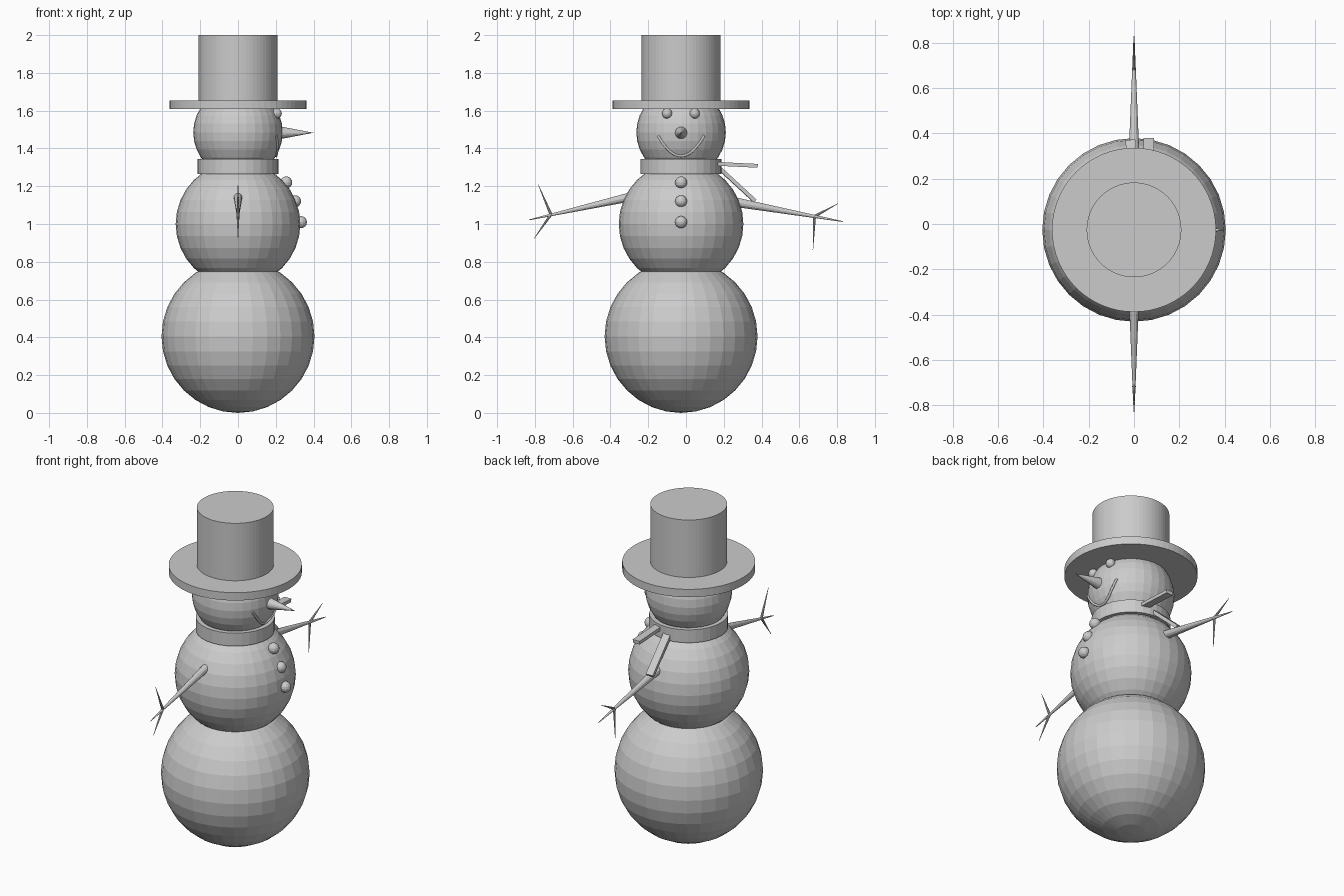
import bpy
import math
from mathutils import Vector

if "Cube" in bpy.data.objects:
    bpy.data.objects.remove(bpy.data.objects["Cube"])

grey = bpy.data.materials.new("plain grey")
grey.use_nodes = True
GREY = (0.6, 0.6, 0.6, 1)
grey.diffuse_color = GREY
grey.node_tree.nodes["Principled BSDF"].inputs["Base Color"].default_value = GREY

CY = -0.026  # body axis


def finish(name):
    ob = bpy.context.object
    ob.name = name
    ob.data.materials.append(grey)
    return ob


def ball(name, loc, r, seg=32, rings=16):
    bpy.ops.mesh.primitive_uv_sphere_add(segments=seg, ring_count=rings, radius=r, location=loc)
    return finish(name)


def taper(name, a, b, r1, r2, sides):
    """Cone or cylinder running from point a to point b."""
    a, b = Vector(a), Vector(b)
    axis = b - a
    bpy.ops.mesh.primitive_cone_add(vertices=sides, radius1=r1, radius2=r2, depth=axis.length,
                                    location=(a + b) / 2,
                                    rotation=axis.to_track_quat('Z', 'Y').to_euler())
    return finish(name)


def plank(name, a, b, width, thick):
    """Flat strip from a to b, wide along x."""
    a, b = Vector(a), Vector(b)
    axis = b - a
    bpy.ops.mesh.primitive_cube_add(size=1, location=(a + b) / 2,
                                    rotation=(math.atan2(axis.z, axis.y), 0, math.atan2(-axis.x, axis.y)))
    ob = finish(name)
    ob.scale = (width, axis.length, thick)
    return ob


# Body
ball("lower_body", (0, CY, 0.405), 0.405)
ball("middle_body", (0, CY, 1.0), 0.33)
ball("head", (0, CY, 1.485), 0.237)

# Hat
taper("hat_brim", (0, CY, 1.608), (0, CY, 1.655), 0.362, 0.362, 64)
taper("hat_crown", (0, CY, 1.65), (0, CY, 2.0), 0.209, 0.209, 64)

# Scarf and its two loose ends
taper("scarf", (0, CY, 1.265), (0, CY, 1.343), 0.215, 0.215, 32)
plank("scarf_end_upper", (0.065, 0.13, 1.32), (0.065, 0.38, 1.308), 0.045, 0.02)
plank("scarf_end_lower", (0.0, 0.15, 1.32), (-0.015, 0.365, 1.122), 0.045, 0.02)

# Face
taper("nose", (0.2, CY, 1.483), (0.4, CY, 1.483), 0.038, 0, 16)
for side, y in (("right", -0.1), ("left", 0.046)):
    ball(side + "_eye", (0.205, y, 1.585), 0.027, 16, 8)

curve = bpy.data.curves.new("smile", 'CURVE')
curve.dimensions = '3D'
curve.bevel_depth = 0.007
curve.bevel_resolution = 1
curve.use_fill_caps = True
spline = curve.splines.new('POLY')
STEPS = 16
spline.points.add(STEPS)
for i, p in enumerate(spline.points):
    t = 2 * i / STEPS - 1
    y, z = 0.122 * t, 1.36 + 0.108 * t * t
    x = math.sqrt(0.237 ** 2 - y * y - (z - 1.485) ** 2)
    p.co = (x, CY + y, z, 1)
smile = bpy.data.objects.new("smile", curve)
bpy.context.collection.objects.link(smile)
curve.materials.append(grey)

# Buttons
for i, (x, z) in enumerate(((0.255, 1.22), (0.302, 1.12), (0.333, 1.01))):
    ball(f"button_{i + 1}", (x, CY, z), 0.032, 16, 8)

# Stick arms, each with two twigs
ARMS = {
    "right": ((-0.22, 1.16), (-0.83, 1.022), (-0.715, 1.05), ((-0.783, 1.21), (-0.805, 0.922))),
    "left": ((0.22, 1.123), (0.83, 1.013), (0.68, 1.04), ((0.804, 1.108), (0.672, 0.862))),
}
for side, (base, tip, fork, twigs) in ARMS.items():
    taper(side + "_arm", (0, *base), (0, *tip), 0.027, 0.002, 12)
    for i, end in enumerate(twigs):
        taper(f"{side}_twig_{i + 1}", (0, *fork), (0, *end), 0.008, 0.001, 8)
